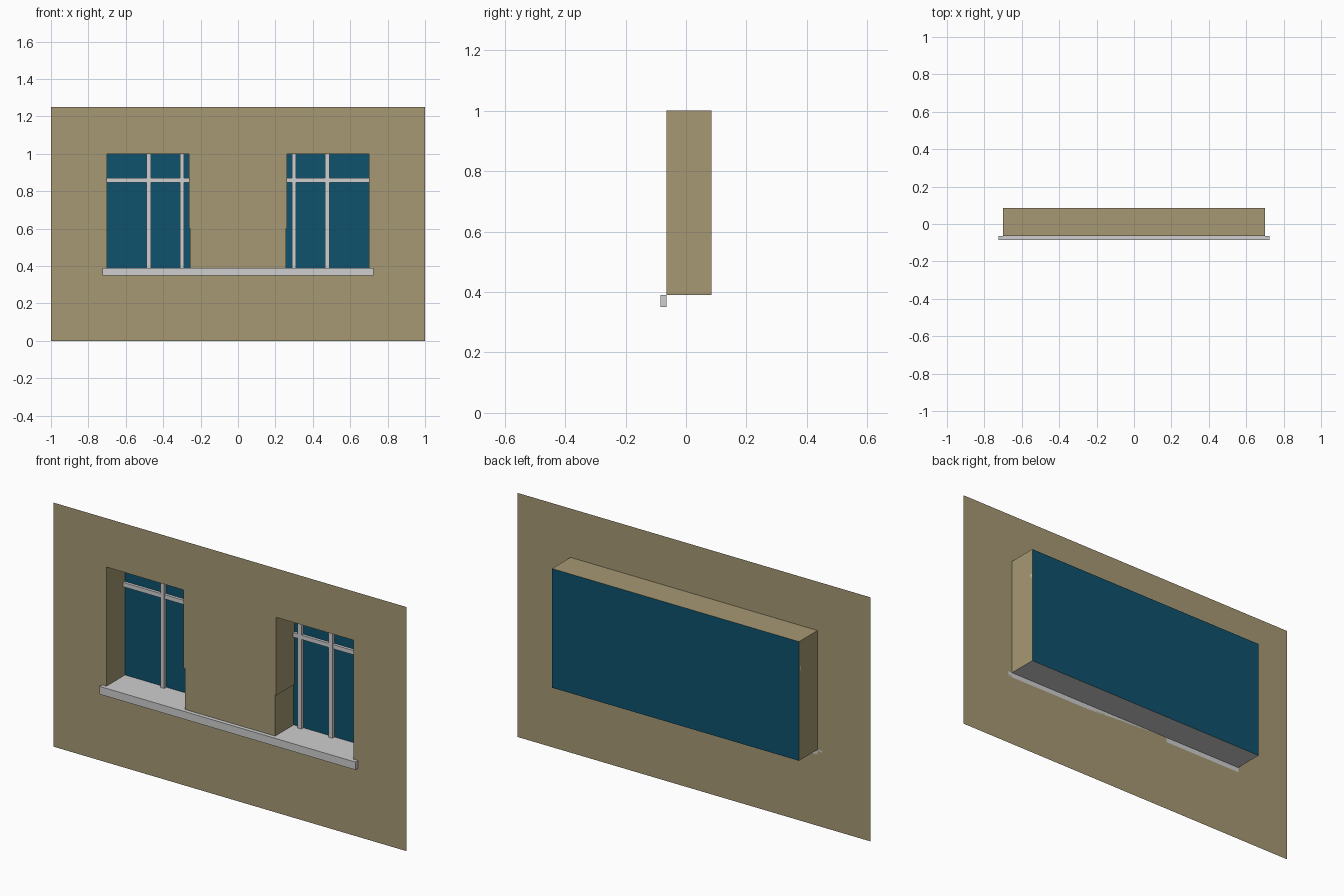
import bpy, bmesh

if "Cube" in bpy.data.objects:
    bpy.data.objects.remove(bpy.data.objects["Cube"])

def material(name, rgb):
    m = bpy.data.materials.new(name)
    m.diffuse_color = (*rgb, 1)
    m.use_nodes = True
    m.node_tree.nodes["Principled BSDF"].inputs["Base Color"].default_value = m.diffuse_color
    return m

PLASTER = material("tan plaster", (0.38, 0.315, 0.174))
GLASS = material("deep blue glass", (0.0045, 0.084, 0.153))
STONE = material("pale grey trim", (0.62, 0.62, 0.62))

W, H = 1.0, 1.25              # half width and height of the wall
YF, YB = -0.065, 0.085        # wall sheet and glass depth
OUT, INN, INN_LOW = 0.70, 0.262, 0.256   # window jambs
STEP, SILL, CUT, TOP = 0.60, 0.39, 0.365, 1.0

def finish(name, bm, mat):
    me = bpy.data.meshes.new(name)
    bmesh.ops.remove_doubles(bm, verts=bm.verts, dist=1e-5)
    bm.to_mesh(me)
    bm.free()
    me.materials.append(mat)
    ob = bpy.data.objects.new(name, me)
    bpy.context.collection.objects.link(ob)
    return ob

def quad(bm, pts):
    bm.faces.new([bm.verts.new(p) for p in pts])

def front_rect(bm, x0, x1, z0, z1, y):
    quad(bm, [(x0, y, z0), (x1, y, z0), (x1, y, z1), (x0, y, z1)])

def side_rect(bm, x, z0, z1, flip):
    p = [(x, YF, z0), (x, YB, z0), (x, YB, z1), (x, YF, z1)]
    quad(bm, p[::-1] if flip else p)

def level_rect(bm, x0, x1, z, flip=False):
    p = [(x0, YF, z), (x1, YF, z), (x1, YB, z), (x0, YB, z)]
    quad(bm, p[::-1] if flip else p)

def box(name, x0, x1, y0, y1, z0, z1, mat):
    bm = bmesh.new()
    bmesh.ops.create_cube(bm, size=1)
    for v in bm.verts:
        v.co = (x1 if v.co.x > 0 else x0, y1 if v.co.y > 0 else y0,
                z1 if v.co.z > 0 else z0)
    return finish(name, bm, mat)

# Thin wall sheet with two window openings
bm = bmesh.new()
front_rect(bm, -W, W, 0, CUT, YF)
front_rect(bm, -W, W, TOP, H, YF)
front_rect(bm, -W, -OUT, CUT, TOP, YF)
front_rect(bm, OUT, W, CUT, TOP, YF)
front_rect(bm, -INN_LOW, INN_LOW, CUT, STEP, YF)
front_rect(bm, -INN, INN, STEP, TOP, YF)
finish("wall", bm, PLASTER)

# Recess behind the wall: head, outer jambs and pier sides
bm = bmesh.new()
level_rect(bm, -OUT, OUT, TOP, True)
for s in (-1, 1):
    side_rect(bm, s * OUT, SILL, TOP, s > 0)
    side_rect(bm, s * INN_LOW, SILL, STEP, s < 0)
    side_rect(bm, s * INN, STEP, TOP, s < 0)
finish("window_recess", bm, PLASTER)

# Glass sheet closing the back
bm = bmesh.new()
front_rect(bm, -OUT, OUT, SILL, TOP, YB)
finish("glass", bm, GLASS)

# Inner sill and projecting front sill
bm = bmesh.new()
level_rect(bm, -OUT, OUT, SILL)
finish("inner_sill", bm, STONE)
box("front_sill", -0.725, 0.725, -0.085, YF, 0.35, SILL, STONE)

# Glazing bars
for s, side in ((-1, "left"), (1, "right")):
    for i, x in enumerate((0.30, 0.477)):
        box(f"{side}_upright_bar_{i + 1}", s * x - 0.011, s * x + 0.011,
            0.068, YB - 0.001, SILL, TOP - 0.001, STONE)
    a, b = sorted((s * INN, s * OUT))
    box(f"{side}_cross_bar", a, b, 0.070, YB - 0.001, 0.848, 0.870, STONE)
